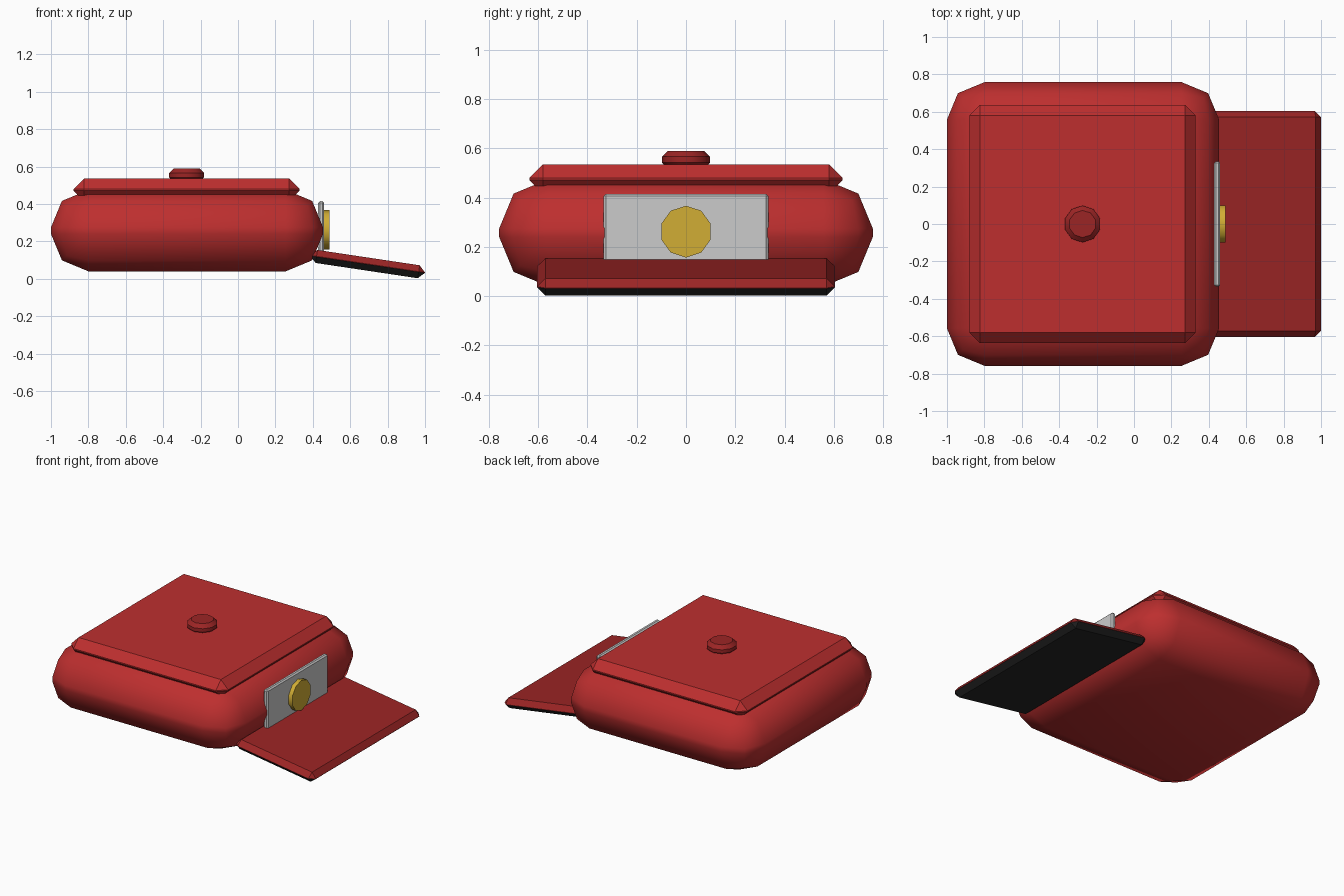
import bpy, bmesh, math
from mathutils import Matrix

if "Cube" in bpy.data.objects:
    bpy.data.objects.remove(bpy.data.objects["Cube"])


def material(name, rgb):
    m = bpy.data.materials.new(name)
    m.diffuse_color = (*rgb, 1)
    m.use_nodes = True
    m.node_tree.nodes["Principled BSDF"].inputs["Base Color"].default_value = m.diffuse_color
    return m


RED = material("red", (0.51, 0.028, 0.028))
DARK_RED = material("dark red", (0.33, 0.018, 0.018))
BLACK = material("black", (0.018, 0.018, 0.018))
GREY = material("light grey", (0.6, 0.6, 0.6))
GOLD = material("gold", (0.64, 0.42, 0.035))


def finish(name, bm, mats, angle):
    me = bpy.data.meshes.new(name)
    bm.normal_update()
    bm.to_mesh(me)
    bm.free()
    for m in mats:
        me.materials.append(m)
    ob = bpy.data.objects.new(name, me)
    bpy.context.collection.objects.link(ob)
    for p in me.polygons:
        p.use_smooth = True
    me.set_sharp_from_angle(angle=math.radians(angle))
    return ob


def box(name, centre, size, bevel, segments, mats, angle=30):
    bm = bmesh.new()
    bmesh.ops.create_cube(bm, size=1, matrix=Matrix.Diagonal((*size, 1)))
    bmesh.ops.bevel(bm, geom=bm.edges[:], offset=bevel, segments=segments,
                    profile=0.5, affect='EDGES')
    ob = finish(name, bm, mats, angle)
    ob.location = centre
    return ob


def disc(name, centre, radius, depth, bevel, mat, rotation):
    bm = bmesh.new()
    bmesh.ops.create_cone(bm, cap_ends=True, segments=10, radius1=radius,
                          radius2=radius, depth=depth)
    if bevel:
        rims = [e for e in bm.edges if abs(e.verts[0].co.z - e.verts[1].co.z) < 1e-5]
        bmesh.ops.bevel(bm, geom=rims, offset=bevel, segments=1, affect='EDGES')
    ob = finish(name, bm, [mat], 40)
    ob.location = centre
    ob.rotation_euler = rotation
    return ob


# Rounded body and chamfered lid
box("body", (-0.2725, 0, 0.2575), (1.455, 1.516, 0.435), 0.2, 2, [RED], 50)
box("lid", (-0.275, 0, 0.475), (1.21, 1.272, 0.12), 0.056, 1, [RED])

# Knob on the lid
disc("knob", (-0.275, 0, 0.554), 0.098, 0.072, 0.024, DARK_RED, (0, 0, 0))

# Front plate with round button
box("front_plate", (0.445, 0, 0.275), (0.032, 0.668, 0.28), 0.009, 1, [GREY])
disc("button", (0.465, 0, 0.262), 0.105, 0.05, 0, GOLD,
     (math.pi / 2, 0, math.pi / 2))

# Sloping flap, black on its underside
flap = box("flap", (0.693, 0, 0.0785), (0.62, 1.21, 0.07), 0.034, 1,
           [DARK_RED, BLACK])
flap.rotation_euler = (0, math.radians(8.5), 0)
for p in flap.data.polygons:
    if p.normal.z < -0.1:
        p.material_index = 1
